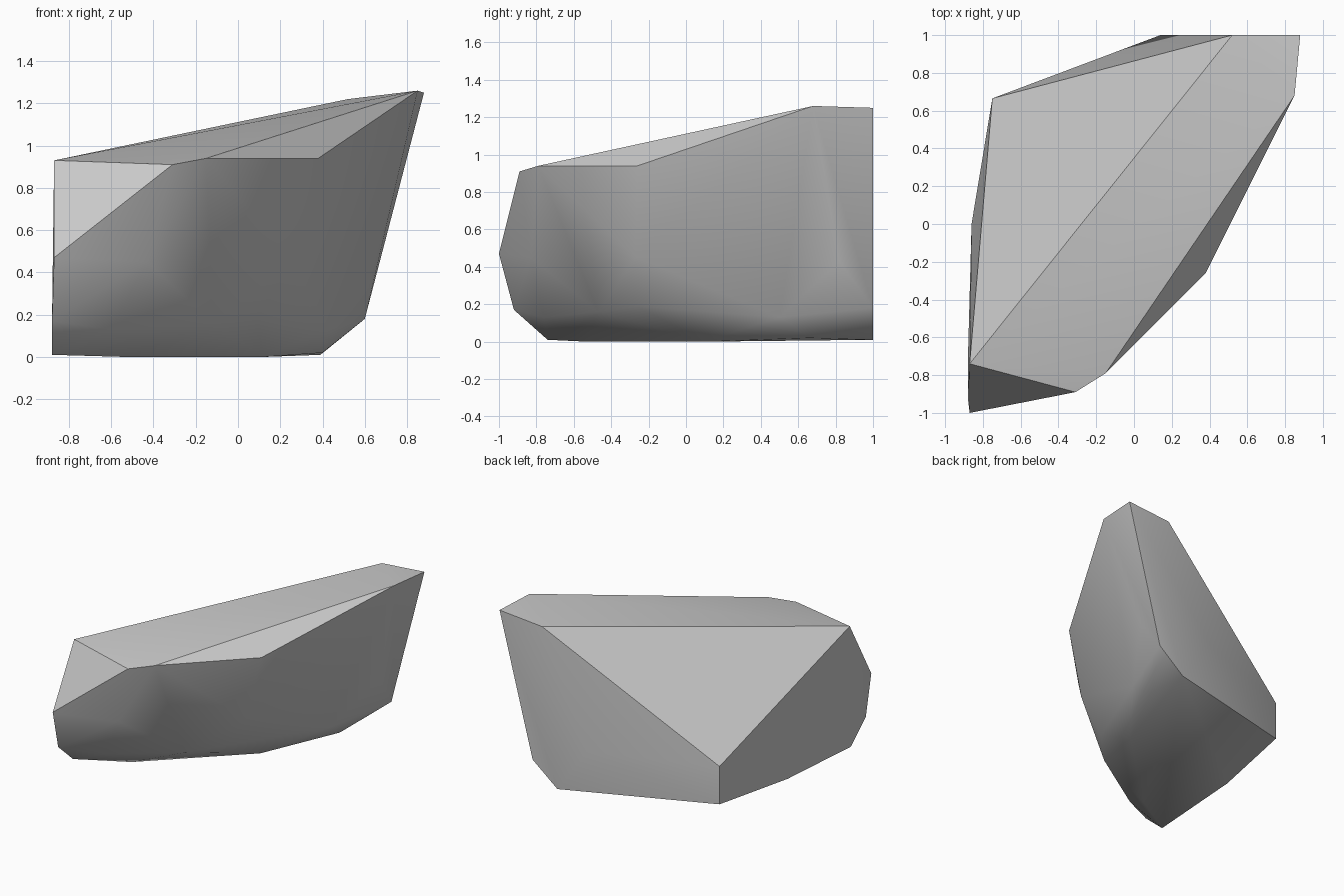
import bpy
import bmesh
import math

cube = bpy.data.objects.get("Cube")
if cube:
    bpy.data.objects.remove(cube, do_unlink=True)

# Corners of the boulder, ring by ring
crown = [(-.87, -.74, .93), (-.31, -.89, .91), (-.15, -.79, .94), (.38, -.26, .94),
         (.85, .68, 1.26), (.88, 1, 1.25), (.52, 1, 1.22)]
waist = [(-.87, -1, .47), (-.43, -.83, .45), (-.17, -.59, .4), (.26, -.27, .45),
         (.63, .82, .43), (.14, 1, .36), (-.75, .665, .36)]
rim = [(-.88, -.92, .17), (-.6, -.76, .13), (-.5, -.64, .13), (-.12, -.47, .16),
       (.09, -.26, .19), (.43, .5, .13), (.6, 1, .18)]
base = [(-.88, -.74, .01), (-.53, -.53, 0), (.12, .1, 0), (.4, .66, .02),
        (.39, 1, .01), (-.75, .665, .07), (-.86, 0, .04)]

# Wrap the corners in a closed hull
bm = bmesh.new()
for co in crown + waist + rim + base:
    bm.verts.new(co)
bmesh.ops.convex_hull(bm, input=bm.verts)
loose = [v for v in bm.verts if not v.link_faces]
bmesh.ops.delete(bm, geom=loose, context='VERTS')
bmesh.ops.recalc_face_normals(bm, faces=bm.faces)
bm.normal_update()


def side(face):
    """Name the rounded side a face belongs to, if any."""
    n = face.normal
    if n.z > .35 or n.x < -.8:
        return None
    if n.y > .6:
        return "back"
    return "wall" if n.x - n.y > .3 or n.z < -.9 else None


# Rounded sides blend smoothly, all other corners stay crisp
for face in bm.faces:
    face.smooth = True
for edge in bm.edges:
    a, b = edge.link_faces
    same_side = side(a) is not None and side(a) == side(b)
    edge.smooth = same_side or edge.calc_face_angle() < math.radians(15)

mesh = bpy.data.meshes.new("boulder")
bm.to_mesh(mesh)
bm.free()
boulder = bpy.data.objects.new("boulder", mesh)
bpy.context.collection.objects.link(boulder)

# Plain stone colour
stone = bpy.data.materials.new("grey stone")
stone.use_nodes = True
colour = (.58, .58, .58, 1)
stone.diffuse_color = colour
stone.node_tree.nodes["Principled BSDF"].inputs["Base Color"].default_value = colour
mesh.materials.append(stone)
